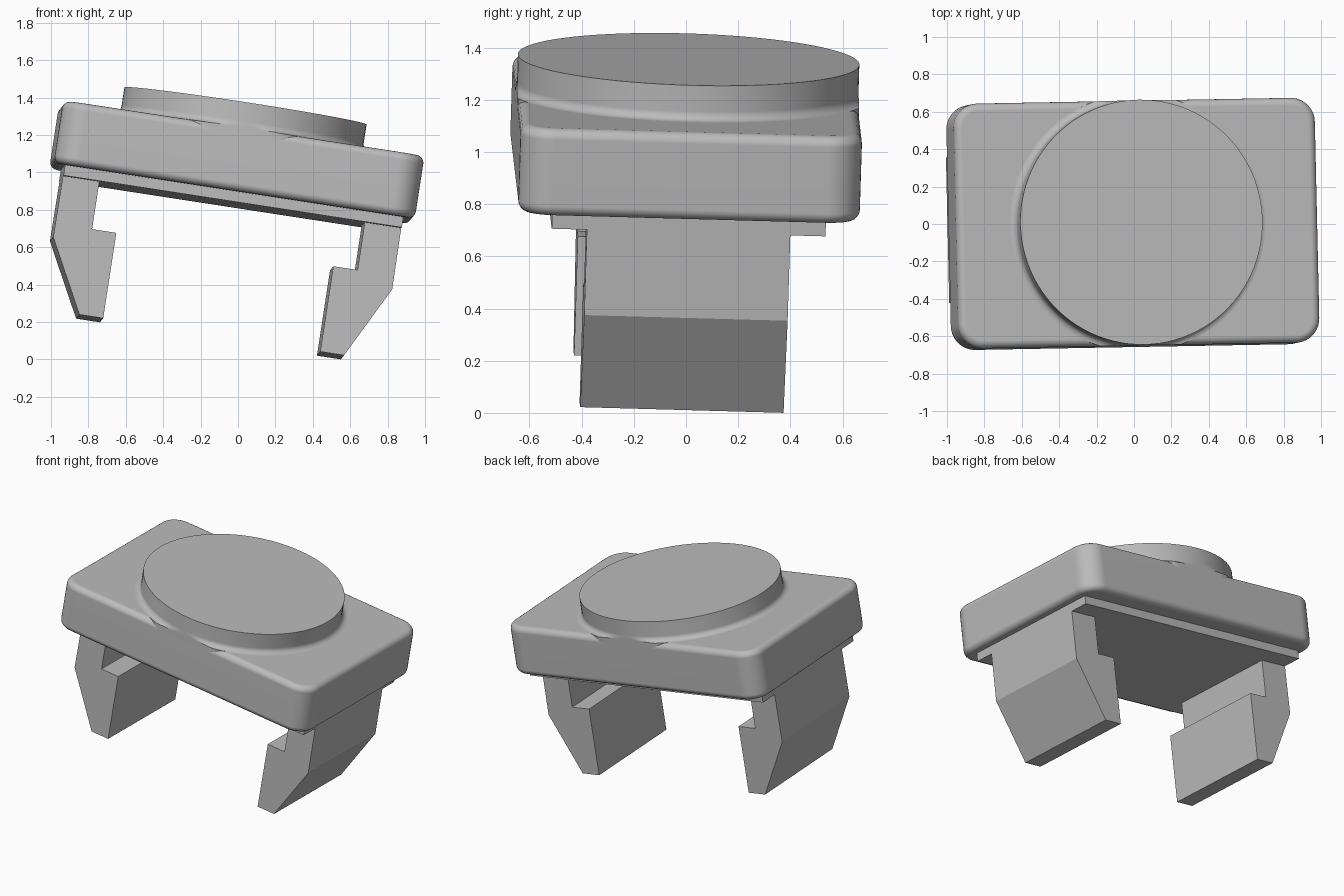
import bpy, bmesh, math
from mathutils import Matrix, Vector

if "Cube" in bpy.data.objects:
    bpy.data.objects.remove(bpy.data.objects["Cube"], do_unlink=True)

# Single grey material
grey = bpy.data.materials.new("plain_grey")
grey.use_nodes = True
COLOUR = (0.5, 0.5, 0.5, 1.0)
grey.diffuse_color = COLOUR
grey.node_tree.nodes["Principled BSDF"].inputs["Base Color"].default_value = COLOUR

# Tilted frame, with its origin at the centre of the disc's top face
ex = Vector((0.988, 0.018, -0.152)).normalized()
ez = ex.cross(Vector((-0.022, 1.0, -0.028))).normalized()
ey = ez.cross(ex)
TILT = Matrix.Translation((0.04, 0.01, 1.355)) @ Matrix((ex, ey, ez)).transposed().to_4x4()

TOP, BASE, PLATE = -0.137, -0.475, -0.531   # levels below the disc top
HALF_L, HALF_W, LEG_W = 0.977, 0.655, 0.39


def finish(bm, name, smooth=False):
    """Tilt the part into place and make an object of it."""
    bmesh.ops.recalc_face_normals(bm, faces=bm.faces)
    bm.transform(TILT)
    mesh = bpy.data.meshes.new(name)
    bm.to_mesh(mesh)
    bm.free()
    mesh.materials.append(grey)
    obj = bpy.data.objects.new(name, mesh)
    bpy.context.collection.objects.link(obj)
    if smooth:
        bpy.ops.object.select_all(action='DESELECT')
        obj.select_set(True)
        bpy.context.view_layer.objects.active = obj
        bpy.ops.object.shade_smooth_by_angle(angle=math.radians(35))
        mod = obj.modifiers.new("flat_faces", 'WEIGHTED_NORMAL')
        mod.keep_sharp = True
    return obj


def block(half_x, half_y, low, high):
    bm = bmesh.new()
    bmesh.ops.create_cube(bm, size=1)
    bmesh.ops.scale(bm, vec=(2 * half_x, 2 * half_y, high - low), verts=bm.verts)
    bmesh.ops.translate(bm, vec=(0, 0, (low + high) / 2), verts=bm.verts)
    return bm


# Body: box with rounded corners, then rounded rims
bm = block(HALF_L, HALF_W, BASE, TOP)
uprights = [e for e in bm.edges if abs(e.verts[0].co.z - e.verts[1].co.z) > 0.1]
bmesh.ops.bevel(bm, geom=uprights, offset=0.13, segments=10, profile=0.5, affect='EDGES')
rims = [e for e in bm.edges if abs(e.verts[0].co.z - e.verts[1].co.z) < 0.01]
bmesh.ops.bevel(bm, geom=rims, offset=0.04, segments=5, profile=0.5, affect='EDGES')
finish(bm, "body", smooth=True)

# Disc: turned profile with a fillet at its foot, trimmed to the body's width
FILLET = 0.035
profile = [(0, 0), (HALF_W, 0), (HALF_W, TOP + FILLET)]
for i in range(1, 6):
    a = math.radians(90 * i / 5)
    profile.append((HALF_W + FILLET * (1 - math.cos(a)), TOP + FILLET * (1 - math.sin(a))))
profile.append((HALF_W + FILLET, TOP - 0.05))
bm = bmesh.new()
verts = [bm.verts.new((r, 0, z)) for r, z in profile]
edges = [bm.edges.new(pair) for pair in zip(verts, verts[1:])]
bmesh.ops.spin(bm, geom=verts + edges, cent=(0, 0, 0), axis=(0, 0, 1),
               angle=math.tau, steps=96)
for v in bm.verts:
    v.co.y = max(-HALF_W, min(HALF_W, v.co.y))
bmesh.ops.remove_doubles(bm, verts=bm.verts, dist=0.0005)
finish(bm, "top_disc", smooth=True)

# Plate under the body
finish(block(0.915, 0.525, PLATE, BASE + 0.05), "base_plate")

# Hooked legs, mirrored left and right
leg_profile = [(0.915, PLATE + 0.02), (0.917, -0.862), (0.716, -1.25), (0.587, -1.25),
               (0.587, -0.788), (0.718, -0.788), (0.718, PLATE + 0.02)]
for side, name in ((1, "left_leg"), (-1, "right_leg")):
    bm = bmesh.new()
    face = bm.faces.new([bm.verts.new((side * x, -LEG_W, z)) for x, z in leg_profile])
    new = bmesh.ops.extrude_face_region(bm, geom=[face])["geom"]
    bmesh.ops.translate(bm, vec=(0, 2 * LEG_W, 0),
                        verts=[g for g in new if isinstance(g, bmesh.types.BMVert)])
    finish(bm, name)
